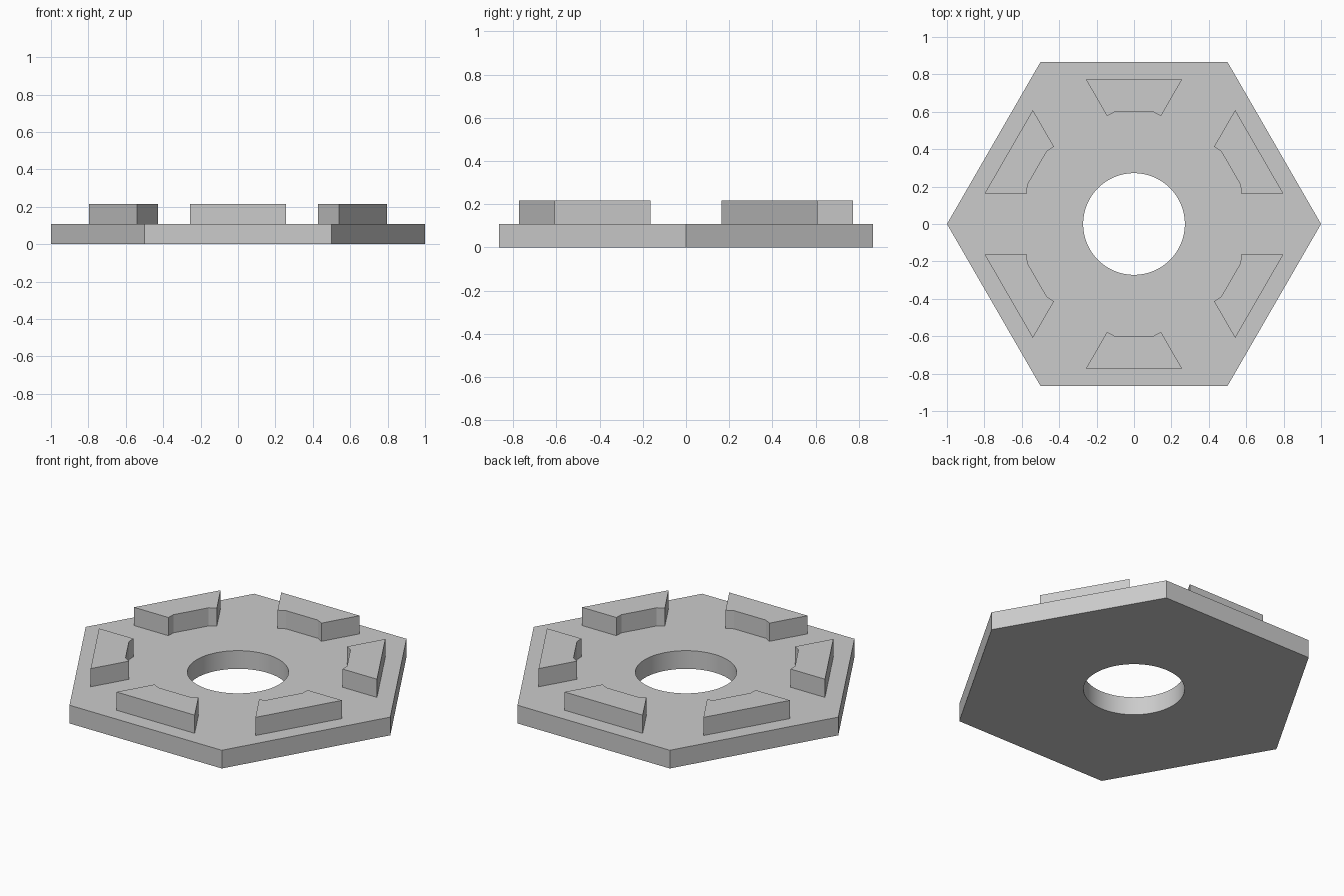
import bpy
import bmesh
from math import cos, sin, pi
from mathutils import Matrix, Vector

PLATE_TOP = 0.108
BLOCK_TOP = 0.216
HOLE_RADIUS = 0.272
ARC_STEPS = 12  # hole segments per hexagon side

cube = bpy.data.objects.get("Cube")
if cube:
    bpy.data.objects.remove(cube, do_unlink=True)

grey = bpy.data.materials.new("plain grey")
grey.use_nodes = True
grey.diffuse_color = (0.6, 0.6, 0.6, 1)
grey.node_tree.nodes["Principled BSDF"].inputs["Base Color"].default_value = grey.diffuse_color


def polar(radius, angle):
    return Vector((radius * cos(angle), radius * sin(angle), 0))


def prism(name, outlines, bottom, top):
    """Extrude one or more joined flat outlines from bottom to top."""
    bm = bmesh.new()
    for outline in outlines:
        bm.faces.new([bm.verts.new((p.x, p.y, bottom)) for p in outline])
    bmesh.ops.remove_doubles(bm, verts=bm.verts, dist=0.0001)
    raised = bmesh.ops.extrude_face_region(bm, geom=bm.faces[:], use_keep_orig=True)
    moved = [v for v in raised["geom"] if isinstance(v, bmesh.types.BMVert)]
    bmesh.ops.translate(bm, verts=moved, vec=(0, 0, top - bottom))
    bmesh.ops.recalc_face_normals(bm, faces=bm.faces)
    mesh = bpy.data.meshes.new(name)
    bm.to_mesh(mesh)
    bm.free()
    mesh.materials.append(grey)
    obj = bpy.data.objects.new(name, mesh)
    bpy.context.collection.objects.link(obj)
    return obj


# Hexagonal plate: six sectors, each a straight side closed by an arc of the hole
sectors = []
for i in range(6):
    start = i * pi / 3
    arc = [polar(HOLE_RADIUS, start + k * pi / 3 / ARC_STEPS) for k in range(ARC_STEPS + 1)]
    sectors.append([polar(1, start), polar(1, start + pi / 3)] + arc[::-1])
plate = prism("hexagonal_plate", sectors, 0, PLATE_TOP)

# Smooth hole wall, sharp rims and corners
bpy.ops.object.select_all(action="DESELECT")
plate.select_set(True)
bpy.context.view_layer.objects.active = plate
bpy.ops.object.shade_smooth_by_angle(angle=pi / 6)

# Raised blocks: a mirrored half profile repeated around the centre
half = [(0.257, 0.773), (0.144, 0.577), (0.105, 0.598)]
profile = [Vector((x, y, 0)) for x, y in half]
profile += [Vector((-x, y, 0)) for x, y in reversed(half)]
for i in range(6):
    turn = Matrix.Rotation(i * pi / 3, 3, "Z")
    prism(f"raised_block_{i + 1}", [[turn @ p for p in profile]], PLATE_TOP, BLOCK_TOP)
